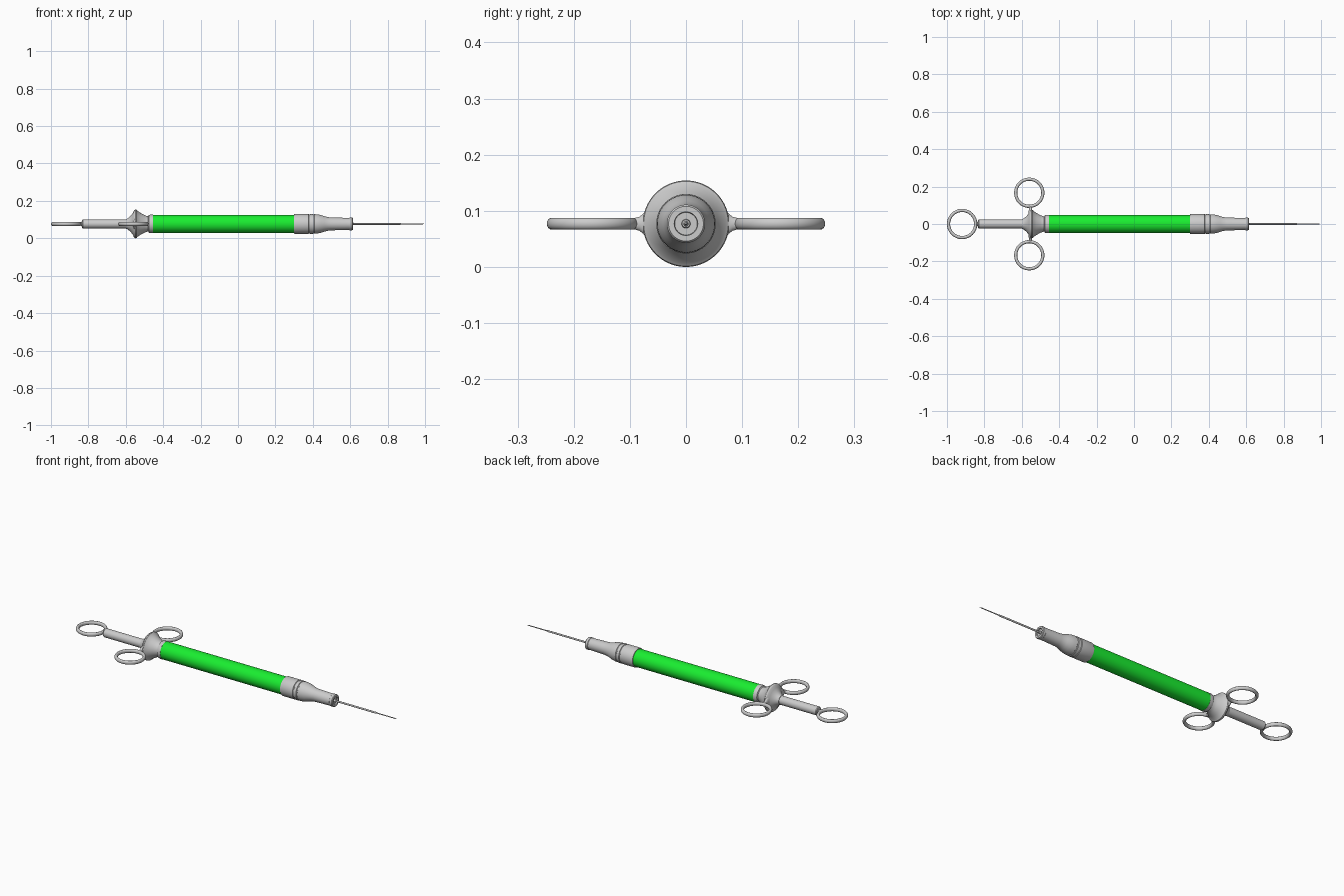
import bpy, bmesh, math
from mathutils import Vector, Matrix

if "Cube" in bpy.data.objects:
    bpy.data.objects.remove(bpy.data.objects["Cube"])

ZC = 0.077  # height of the syringe axis


def finish(name, bm, angle=30):
    bmesh.ops.remove_doubles(bm, verts=bm.verts, dist=1e-5)
    bmesh.ops.recalc_face_normals(bm, faces=bm.faces)
    me = bpy.data.meshes.new(name)
    bm.to_mesh(me)
    bm.free()
    ob = bpy.data.objects.new(name, me)
    bpy.context.collection.objects.link(ob)
    bpy.ops.object.select_all(action='DESELECT')
    ob.select_set(True)
    bpy.context.view_layer.objects.active = ob
    bpy.ops.object.shade_smooth_by_angle(angle=math.radians(angle))
    return ob


def lathe(name, profile, sides=64):
    """Spin (x, radius) points around the long axis."""
    bm = bmesh.new()
    vs = [bm.verts.new((x, 0, r)) for x, r in profile]
    es = [bm.edges.new(p) for p in zip(vs, vs[1:])]
    bmesh.ops.spin(bm, geom=vs + es, cent=(0, 0, 0), axis=(1, 0, 0),
                   angle=math.tau, steps=sides)
    bmesh.ops.translate(bm, verts=bm.verts, vec=(0, 0, ZC))
    return finish(name, bm)


def ring(name, x, y, outer=0.081, a=0.0085, b=0.0105):
    """Finger ring lying flat, with a slightly tall oval section."""
    bpy.ops.mesh.primitive_torus_add(location=(x, y, ZC), major_radius=outer - a,
                                     minor_radius=a, major_segments=64, minor_segments=16)
    ob = bpy.context.object
    ob.name = name
    ob.scale.z = b / a
    bpy.ops.object.shade_smooth()
    return ob


def arm(name, side):
    """Flared neck joining the flange rim to a finger ring."""
    bm = bmesh.new()
    rows = []
    for y, hx, hz in [(0.05, 0.012, 0.034), (0.070, 0.010, 0.026), (0.076, 0.009, 0.018),
                      (0.083, 0.008, 0.0125), (0.094, 0.008, 0.0095)]:
        rows.append([bm.verts.new((-0.553 + hx * math.cos(t), side * y, ZC + hz * math.sin(t)))
                     for t in [math.tau * i / 20 for i in range(20)]])
    for p, q in zip(rows, rows[1:]):
        for i in range(20):
            j = (i + 1) % 20
            bm.faces.new((p[i], p[j], q[j], q[i]))
    bm.faces.new(rows[0])
    bm.faces.new(rows[-1])
    finish(name, bm, 40)


# Coloured barrel
barrel = lathe("barrel", [(-0.46, 0), (-0.46, 0.048), (0.305, 0.048), (0.305, 0)])
green = bpy.data.materials.new("barrel_green")
green.diffuse_color = (0.01, 0.85, 0.03, 1)
green.use_nodes = True
green.node_tree.nodes["Principled BSDF"].inputs["Base Color"].default_value = green.diffuse_color
barrel.data.materials.append(green)

# Front cap: banded collar, shoulder and nozzle with a recessed face
lathe("front_cap", [
    (0.300, 0), (0.300, 0.052), (0.303, 0.053), (0.378, 0.053), (0.380, 0.050), (0.384, 0.050),
    (0.386, 0.053), (0.400, 0.053), (0.402, 0.050), (0.406, 0.050), (0.408, 0.052),
    (0.425, 0.051), (0.445, 0.047), (0.463, 0.041), (0.478, 0.037), (0.495, 0.0345),
    (0.595, 0.032), (0.597, 0.034), (0.610, 0.034), (0.614, 0.031), (0.614, 0.021),
    (0.606, 0.020), (0.606, 0.008), (0.616, 0.007), (0.618, 0)])

# Needle with a thinner tip section
lathe("needle", [(0.60, 0), (0.60, 0.0048), (0.868, 0.0048), (0.874, 0.0028),
                 (0.985, 0.0024), (1.0, 0)], 24)

# Rear flange: thin rim, cones either side and a rounded collar
lathe("flange", [
    (-0.600, 0), (-0.600, 0.026), (-0.590, 0.029), (-0.575, 0.042), (-0.562, 0.058),
    (-0.556, 0.072), (-0.552, 0.0755), (-0.547, 0.077), (-0.542, 0.0755), (-0.538, 0.070),
    (-0.520, 0.058), (-0.500, 0.047), (-0.484, 0.041), (-0.480, 0.041), (-0.477, 0.047),
    (-0.470, 0.049), (-0.455, 0.049), (-0.455, 0)])

# Plunger rod and its pull ring
lathe("plunger_rod", [(-0.845, 0), (-0.845, 0.009), (-0.836, 0.011), (-0.834, 0.021),
                      (-0.830, 0.024), (-0.58, 0.024), (-0.58, 0)], 40)
ring("plunger_ring", -0.919, 0)

# Side finger rings
for side, label in ((1, "left"), (-1, "right")):
    ring(f"finger_ring_{label}", -0.560, side * 0.167)
    arm(f"finger_arm_{label}", side)
